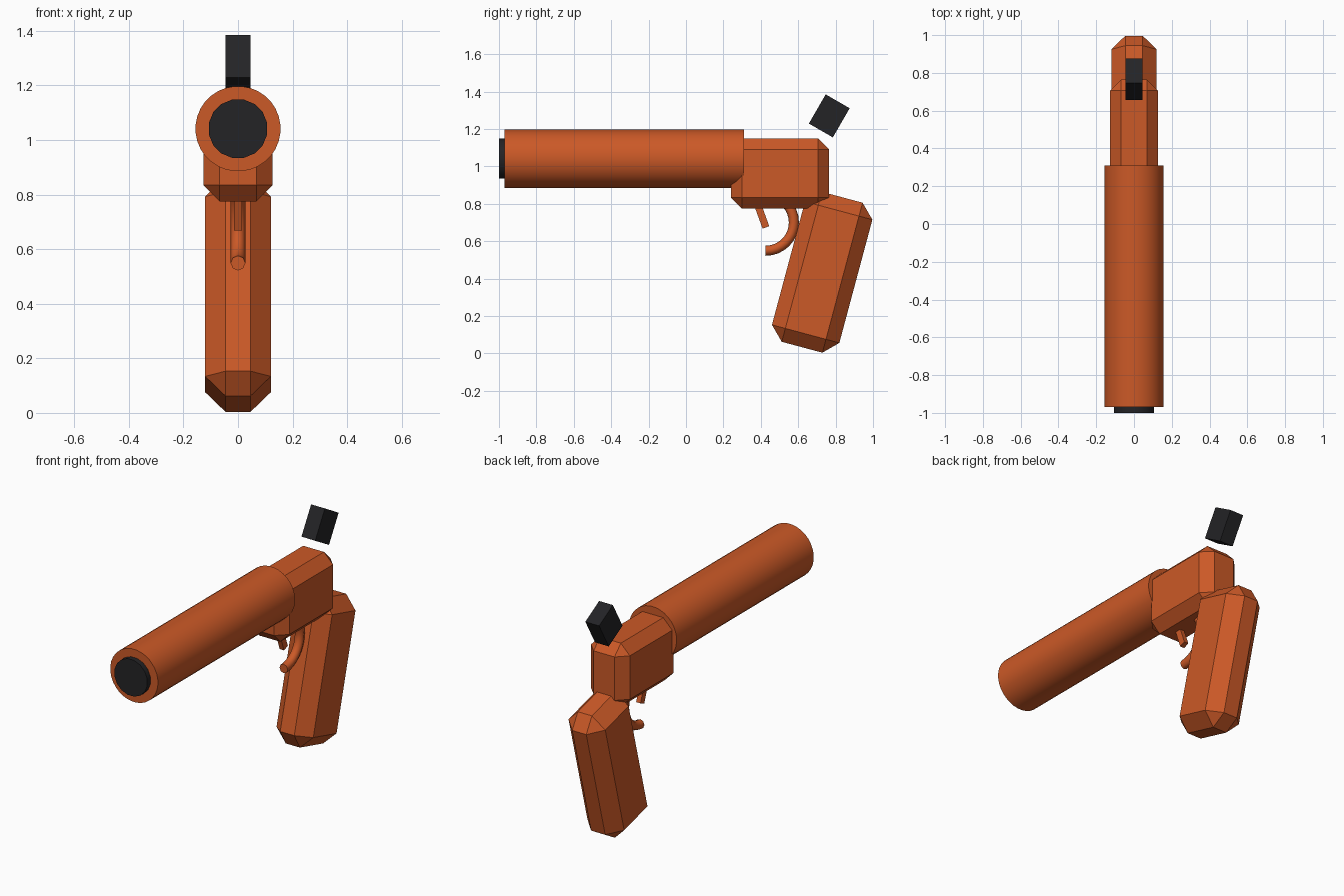
import bpy, bmesh
from math import radians, sin, cos, pi
from mathutils import Matrix

if "Cube" in bpy.data.objects:
    bpy.data.objects.remove(bpy.data.objects["Cube"])


def material(name, rgb):
    m = bpy.data.materials.new(name)
    m.diffuse_color = (*rgb, 1)
    m.use_nodes = True
    m.node_tree.nodes["Principled BSDF"].inputs["Base Color"].default_value = m.diffuse_color
    return m


ORANGE = material("orange", (0.6, 0.1, 0.02))
DARK = material("dark", (0.017, 0.017, 0.019))


def finish(name, bm, mat, smooth=False):
    bmesh.ops.recalc_face_normals(bm, faces=bm.faces[:])
    me = bpy.data.meshes.new(name)
    bm.to_mesh(me)
    bm.free()
    me.materials.append(mat)
    ob = bpy.data.objects.new(name, me)
    bpy.context.collection.objects.link(ob)
    if smooth:
        bpy.ops.object.select_all(action='DESELECT')
        ob.select_set(True)
        bpy.context.view_layer.objects.active = ob
        bpy.ops.object.shade_smooth_by_angle(angle=radians(50))
    return ob


def block(name, mat, size, centre, tilt=0, chamfer=0):
    bm = bmesh.new()
    bmesh.ops.create_cube(bm, size=1, matrix=Matrix.Diagonal((*size, 1)))
    if chamfer:
        bmesh.ops.bevel(bm, geom=bm.edges[:], offset=chamfer, segments=1,
                        profile=0.5, affect='EDGES')
    bm.transform(Matrix.Translation(centre) @ Matrix.Rotation(radians(tilt), 4, 'X'))
    return finish(name, bm, mat)


def tube(name, mat, radius, y0, y1, z, sides):
    bm = bmesh.new()
    bmesh.ops.create_cone(bm, cap_ends=True, segments=sides, radius1=radius,
                          radius2=radius, depth=y1 - y0)
    bm.transform(Matrix.Translation((0, (y0 + y1) / 2, z))
                 @ Matrix.Rotation(pi / 2, 4, 'X') @ Matrix.Rotation(pi / sides, 4, 'Z'))
    return finish(name, bm, mat, True)


# barrel and dark muzzle plug
tube("barrel", ORANGE, 0.156, -0.97, 0.31, 1.041, 32)
tube("muzzle", DARK, 0.109, -1.0, -0.93, 1.041, 16)

# chamfered body and grip, trigger, hammer
block("receiver", ORANGE, (0.254, 0.525, 0.375), (0, 0.502, 0.9625), 0, 0.059)
block("grip", ORANGE, (0.24, 0.373, 0.83), (0, 0.728, 0.434), -15, 0.074)
block("trigger", ORANGE, (0.028, 0.038, 0.16), (0, 0.400, 0.749), 20)
block("hammer", DARK, (0.09, 0.148, 0.18), (0, 0.766, 1.27), -30)

# trigger guard: half ring swept round an 8-sided section
bm = bmesh.new()
rings = []
for i in range(17):
    a = -pi / 2 + pi * i / 16
    ring = []
    for k in range(8):
        b = 2 * pi * k / 8
        r = 0.151 + 0.027 * cos(b)
        ring.append(bm.verts.new((0.027 * sin(b), 0.426 + r * cos(a), 0.70 + r * sin(a))))
    rings.append(ring)
for p, q in zip(rings, rings[1:]):
    for k in range(8):
        bm.faces.new((p[k], p[k - 1], q[k - 1], q[k]))
bm.faces.new(rings[0])
bm.faces.new(rings[-1])
finish("trigger_guard", bm, ORANGE, True)
